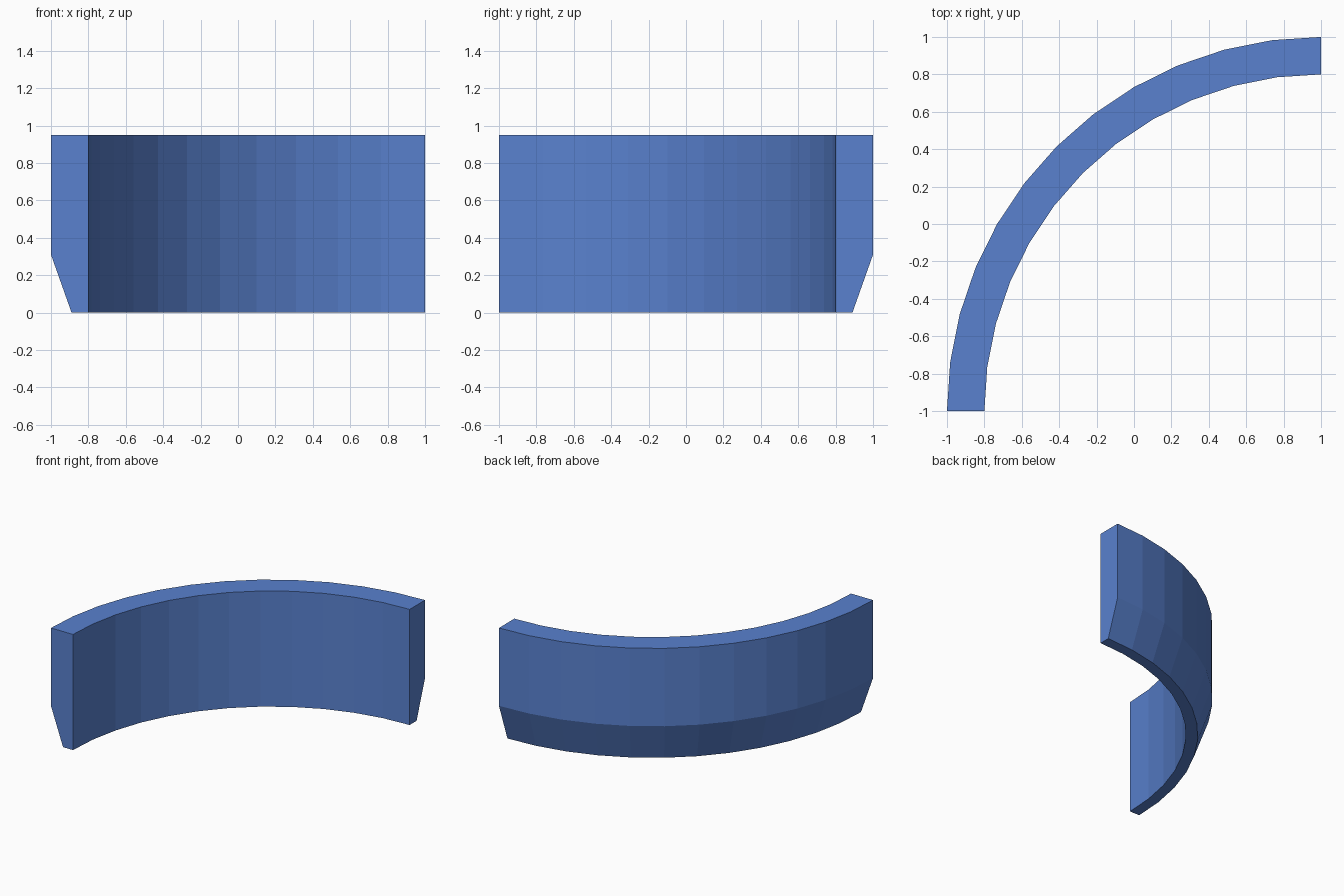
import bpy, bmesh
from math import sin, cos, pi

if "Cube" in bpy.data.objects:
    bpy.data.objects.remove(bpy.data.objects["Cube"])

SEGMENTS = 12
CENTRE = (1.0, -1.0)
# wall cross-section: (radius, height), chamfered along the lower outer edge
PROFILE = [(1.8, 0), (1.89, 0), (2.0, 0.31), (2.0, 0.95), (1.8, 0.95)]

bm = bmesh.new()

# sweep the section through a quarter turn
rings = []
for i in range(SEGMENTS + 1):
    a = pi / 2 + (pi / 2) * i / SEGMENTS
    rings.append([bm.verts.new((CENTRE[0] + r * cos(a), CENTRE[1] + r * sin(a), z))
                  for r, z in PROFILE])
n = len(PROFILE)
for r0, r1 in zip(rings, rings[1:]):
    for j in range(n):
        k = (j + 1) % n
        bm.faces.new((r0[j], r0[k], r1[k], r1[j]))

# end caps
bm.faces.new(rings[0])
bm.faces.new(rings[-1])
bmesh.ops.recalc_face_normals(bm, faces=bm.faces)

mesh = bpy.data.meshes.new("curved_wall")
bm.to_mesh(mesh)
bm.free()
wall = bpy.data.objects.new("curved_wall", mesh)
bpy.context.collection.objects.link(wall)

# blue finish
blue = bpy.data.materials.new("blue")
blue.diffuse_color = (0.10, 0.22, 0.62, 1)
blue.use_nodes = True
blue.node_tree.nodes["Principled BSDF"].inputs["Base Color"].default_value = blue.diffuse_color
mesh.materials.append(blue)
